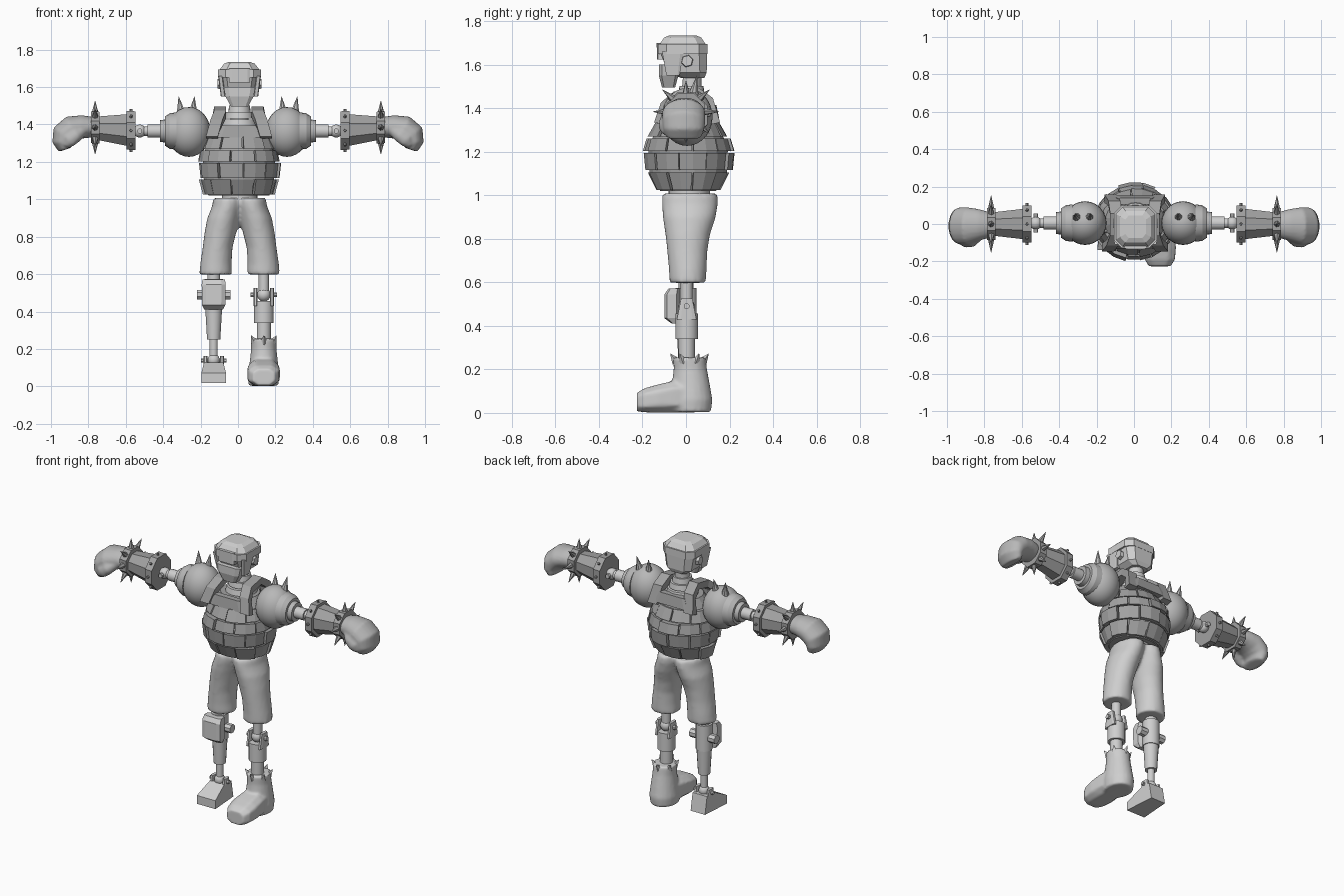
import bpy, bmesh, math
from mathutils import Vector

if "Cube" in bpy.data.objects:
    bpy.data.objects.remove(bpy.data.objects["Cube"])

def material(name, v):
    m = bpy.data.materials.new(name)
    m.diffuse_color = (v, v, v, 1)
    m.use_nodes = True
    m.node_tree.nodes["Principled BSDF"].inputs["Base Color"].default_value = m.diffuse_color
    return m

LIGHT = material("light grey", 0.62)
MID = material("mid grey", 0.48)
DARK = material("dark grey", 0.36)
X, Y, Z = Vector((1, 0, 0)), Vector((0, 1, 0)), Vector((0, 0, 1))

def finish(name, bm, mat, smooth=None):
    bmesh.ops.recalc_face_normals(bm, faces=bm.faces)
    me = bpy.data.meshes.new(name)
    bm.to_mesh(me)
    bm.free()
    ob = bpy.data.objects.new(name, me)
    bpy.context.collection.objects.link(ob)
    me.materials.append(mat)
    if smooth:
        bpy.ops.object.select_all(action='DESELECT')
        ob.select_set(True)
        bpy.context.view_layer.objects.active = ob
        bpy.ops.object.shade_smooth_by_angle(angle=math.radians(smooth))
    return ob

def add_loft(bm, rings, n=16, axes=(X, Y), chamfer=None):
    """Skin rings of (x, y, z, radius_a, radius_b); axes None turns rings along the path."""
    loops, pts = [], [Vector(r[:3]) for r in rings]
    for i, r in enumerate(rings):
        if axes:
            a, b = axes
        else:
            t = (pts[min(i + 1, len(pts) - 1)] - pts[max(i - 1, 0)]).normalized()
            a, b = Y.cross(t), Y
        if chamfer:
            k = 1 - chamfer
            sec = [(1, -k), (1, k), (k, 1), (-k, 1), (-1, k), (-1, -k), (-k, -1), (k, -1)]
        else:
            sec = [(math.cos(2 * math.pi * (j + .5) / n), math.sin(2 * math.pi * (j + .5) / n)) for j in range(n)]
        loops.append([bm.verts.new(pts[i] + a * r[3] * u + b * r[4] * v) for u, v in sec])
    m = len(loops[0])
    for p, q in zip(loops, loops[1:]):
        for j in range(m):
            bm.faces.new((p[j], p[(j + 1) % m], q[(j + 1) % m], q[j]))
    bm.faces.new(loops[0][::-1])
    bm.faces.new(loops[-1])

def loft(name, rings, mat, n=16, axes=(X, Y), chamfer=None, smooth=None):
    bm = bmesh.new()
    add_loft(bm, rings, n, axes, chamfer)
    return finish(name, bm, mat, smooth)

def rod(name, p, q, r0, r1, mat, n=16, smooth=40):
    d = (Vector(q) - Vector(p)).normalized()
    a = d.orthogonal().normalized()
    return loft(name, [(*p, r0, r0), (*q, r1, r1)], mat, n, (a, d.cross(a)), smooth=smooth)

def ball(name, c, r, mat, seg=20):
    bm = bmesh.new()
    bmesh.ops.create_uvsphere(bm, u_segments=seg, v_segments=seg // 2 + 2, radius=1)
    bmesh.ops.scale(bm, vec=Vector(r), verts=bm.verts)
    bmesh.ops.translate(bm, vec=Vector(c), verts=bm.verts)
    return finish(name, bm, mat, 60)

def fuse(ob, voxel, rounds):
    """Blend overlapping lofts into one soft skin."""
    m = ob.modifiers.new("blend", 'REMESH')
    m.mode, m.voxel_size, m.use_smooth_shade = 'VOXEL', voxel, True
    s = ob.modifiers.new("soften", 'SMOOTH')
    s.factor, s.iterations = 0.5, rounds

# Head: skull, brow band, crown, face and jaw
hx = 0.008
loft("skull", [(hx, .03, 1.54, .055, .055), (hx, .005, 1.565, .09, .09),
               (hx, -.01, 1.66, .105, .108)], LIGHT, chamfer=.35)
loft("brow_band", [(hx, -.015, 1.65, .114, .114), (hx, -.015, 1.695, .114, .114)], LIGHT, chamfer=.35)
loft("crown", [(hx, -.015, 1.695, .105, .105), (hx, -.015, 1.725, .082, .085),
               (hx, -.015, 1.735, .055, .06)], LIGHT, chamfer=.35)
loft("jaw", [(hx, -.08, 1.495, .045, .03), (hx, -.08, 1.55, .075, .045),
             (hx, -.075, 1.60, .085, .05)], LIGHT, chamfer=.3)
loft("brow_plate", [(hx, -.115, 1.625, .055, .018), (hx, -.115, 1.70, .055, .02)], LIGHT, chamfer=.2)
for s in (-1, 1):
    loft("cheek_guard", [(hx + s * .088, -.06, 1.55, .012, .03), (hx + s * .102, -.06, 1.66, .012, .05)],
         LIGHT, chamfer=.3)
    rod("ear_bolt", (hx + s * .09, .005, 1.617), (hx + s * .117, .005, 1.617), .03, .026, LIGHT, 6, None)

# Neck and stacked neck rings
rod("neck", (hx, .02, 1.38), (hx, .03, 1.57), .05, .042, LIGHT)
for z, r in ((1.37, .11), (1.41, .095), (1.45, .078), (1.485, .06)):
    rod("neck_ring", (hx, .025, z - .017), (hx, .025, z + .017), r, r * .92, LIGHT, 20)

# Inner torso beneath the plates
loft("torso_core", [(.005, .01, 1.02, .165, .13), (.005, .01, 1.10, .19, .18), (.005, .01, 1.22, .195, .185),
                    (.005, .01, 1.33, .165, .135), (.005, .015, 1.39, .12, .11)], DARK, 20)
rod("waist", (.01, .015, .98), (.01, .015, 1.04), .095, .095, LIGHT, 20)

# Armour vest: staggered rows of curved plates
rows = [(1.025, 1.105, .185, .15, .207, .19), (1.115, 1.195, .21, .198, .219, .206),
        (1.203, 1.262, .219, .206, .208, .188), (1.27, 1.335, .204, .18, .178, .143)]
bm = bmesh.new()
COUNT = 10
for k, (z0, z1, a0, b0, a1, b1) in enumerate(rows):
    for i in range(COUNT):
        off = .008 if (i * 3 + k) % 4 == 0 else (-.004 if (i + k) % 2 else 0)
        start = 2 * math.pi * (i + .5 * (k % 2) + .2) / COUNT
        loops = []
        for j in range(3):
            t = start + (2 * math.pi / COUNT - .035) * j / 2
            c, s = math.cos(t), math.sin(t)
            loops.append([bm.verts.new((.005 + (a + d) * c, .01 + (b + d) * s, z)) for a, b, z, d in
                          ((a0, b0, z0, off), (a1, b1, z1, off), (a1, b1, z1, -.04), (a0, b0, z0, -.04))])
        for p, q in zip(loops, loops[1:]):
            for m in range(4):
                bm.faces.new((p[m], q[m], q[(m + 1) % 4], p[(m + 1) % 4]))
        bm.faces.new(loops[0])
        bm.faces.new(loops[-1][::-1])
finish("vest_plates", bm, DARK)

# Vest straps arching over the shoulders
for s in (-1, 1):
    path = [(.145, -.125, 1.33), (.12, -.10, 1.41), (.10, -.05, 1.455), (.10, .05, 1.475),
            (.11, .11, 1.43), (.13, .135, 1.33)]
    bm = bmesh.new()
    loops = []
    for x, y, z in path:
        k = Vector((0, y - .01, z - 1.30)).normalized() * .022
        c = Vector((.005 + s * x, y, z))
        loops.append([bm.verts.new(c + d) for d in (X * .032 + k, X * -.032 + k, X * -.032 - k, X * .032 - k)])
    for p, q in zip(loops, loops[1:]):
        for m in range(4):
            bm.faces.new((p[m], q[m], q[(m + 1) % 4], p[(m + 1) % 4]))
    bm.faces.new(loops[0])
    bm.faces.new(loops[-1][::-1])
    finish("vest_strap", bm, DARK)
for y, z in ((-.115, 1.365), (.135, 1.385)):
    loft("vest_cross_plate", [(.005, y, z - .035, .12, .018), (.005, y * .9, z + .03, .09, .018)], DARK, chamfer=.2)

# Arms
for s in (-1, 1):
    def P(x, y, z):
        return (s * x, y, z)
    ball("shoulder", P(.262, .005, 1.36), (.115, .117, .133), MID, 24)
    for x0, x1, r0, r1 in ((.33, .365, .1, .095), (.365, .39, .095, .078), (.385, .418, .062, .058)):
        rod("shoulder_ring", P(x0, .005, 1.365), P(x1, .005, 1.365), r0, r1, MID, 20)
    rod("upper_arm", P(.40, .005, 1.365), P(.485, .005, 1.365), .036, .036, LIGHT)
    rod("arm_core", P(.48, .005, 1.365), P(.60, .005, 1.365), .026, .026, LIGHT)
    ball("elbow", P(.525, .005, 1.365), (.035, .035, .035), LIGHT, 14)
    rod("elbow_pin", P(.525, -.045, 1.365), P(.525, .055, 1.365), .014, .014, LIGHT, 8)
    for x, y in ((.235, .035), (.315, .035)):
        d = Vector((x - .275, y - .01, .12))
        rod("shoulder_spike", P(x + .005 if x < .27 else x - .01, y, 1.465),
            P(.275 + d.x * 1.05, .01 + d.y * 1.6, 1.55), .024, .001, MID, 8)
    # Bracer: octagonal cuff, tapered sleeve and spiked wristband
    ax = (Y, Z)
    loft("bracer_cuff", [(s * .548, 0, 1.367, .107, .112), (s * .595, 0, 1.369, .107, .112)], DARK, 8, ax)
    loft("bracer_sleeve", [(s * .59, 0, 1.37, .088, .092), (s * .75, 0, 1.38, .068, .068)], DARK, 8, ax)
    loft("wristband", [(s * .74, 0, 1.383, .092, .092), (s * .787, 0, 1.385, .092, .092)], DARK, 8, ax)
    for i in range(8):
        t = math.pi * i / 4
        c, n = math.cos(t), math.sin(t)
        rod("wrist_spike", P(.764, .08 * c, 1.384 + .08 * n), P(.764, .152 * c, 1.384 + .142 * n),
            .018, .001, DARK, 6, None)
        rod("cuff_stud", P(.572, .09 * c, 1.368 + .09 * n), P(.572, .113 * c, 1.368 + .116 * n),
            .009, .007, DARK, 6, None)
    # Gloved fist curling downward, with a thumb in front
    bm = bmesh.new()
    add_loft(bm, [P(.775, -.005, 1.385) + (.055, .07), P(.83, -.005, 1.388) + (.062, .085),
                  P(.89, -.01, 1.378) + (.07, .1), P(.928, -.01, 1.345) + (.07, .1),
                  P(.938, -.01, 1.305) + (.055, .095), P(.925, -.01, 1.265) + (.035, .08)], 20, None)
    add_loft(bm, [P(.82, -.05, 1.37) + (.03, .04), P(.86, -.085, 1.345) + (.04, .038),
                  P(.90, -.095, 1.315) + (.038, .032), P(.92, -.09, 1.285) + (.02, .02)], 12, None)
    fuse(finish("glove", bm, MID), .009, 4)

# Trousers: two legs blended at the hips
bm = bmesh.new()
for s in (-1, 1):
    add_loft(bm, [(.0085 + s * x, y, z, rx, ry) for x, y, z, rx, ry in (
        (.128, .008, .598, .088, .084), (.126, .008, .66, .084, .087), (.118, .006, .74, .08, .092),
        (.103, .008, .82, .085, .103), (.085, .015, .90, .088, .122), (.066, .018, .96, .082, .129),
        (.058, .018, 1.008, .082, .127))], 24)
fuse(finish("trousers", bm, LIGHT), .012, 5)

# Left-hand mechanical leg with knee guard and wedge foot
lx = -.13
rod("peg_thigh", (lx, 0, .48), (lx, 0, .65), .035, .035, LIGHT)
rod("peg_knee_shell", (lx, 0, .41), (lx, 0, .575), .05, .05, LIGHT)
loft("knee_guard", [(lx, -.05, .41, .05, .015), (lx, -.065, .435, .062, .034),
                    (lx, -.065, .545, .064, .034), (lx, -.055, .572, .06, .025)], LIGHT, chamfer=.35)
rod("peg_knee_pin", (lx - .09, 0, .49), (lx + .09, 0, .49), .028, .028, LIGHT, 8)
rod("peg_shin", (lx, 0, .25), (lx, 0, .42), .036, .046, LIGHT)
rod("peg_rod", (lx, 0, .13), (lx, 0, .26), .022, .022, LIGHT)
ball("peg_ankle", (lx, 0, .14), (.033, .033, .035), LIGHT, 14)
rod("peg_ankle_pin", (lx - .068, 0, .138), (lx + .068, 0, .138), .011, .011, LIGHT, 8)
for s in (-1, 1):
    loft("ankle_bracket", [(lx + s * .044, 0, .07, .01, .035), (lx + s * .044, 0, .162, .01, .022)], LIGHT, chamfer=.4)
bm = bmesh.new()
ends = []
for x in (-.066, .066):
    k = .78
    ends.append([bm.verts.new((lx + x * w, y, z)) for w, y, z in
                 ((1, -.14, .018), (1, -.14, .072), (k, -.03, .128), (k, .045, .128), (k, .065, .018))])
for m in range(5):
    bm.faces.new((ends[0][m], ends[1][m], ends[1][(m + 1) % 5], ends[0][(m + 1) % 5]))
bm.faces.new(ends[0])
bm.faces.new(ends[1][::-1])
finish("wedge_foot", bm, LIGHT)

# Right-hand leg with boot
rx = .138
rod("thigh_rod", (rx, .003, .48), (rx, .003, .65), .028, .028, LIGHT)
ball("knee_ball", (rx, .003, .49), (.037, .037, .037), LIGHT, 14)
rod("knee_pin", (rx - .07, .003, .49), (rx + .07, .003, .49), .014, .014, LIGHT, 8)
for s in (-1, 1):
    loft("knee_bracket", [(rx + s * .044, .003, .43, .01, .045), (rx + s * .044, .003, .525, .01, .026)],
         LIGHT, chamfer=.4)
rod("shin_shell", (rx, .003, .34), (rx, .003, .457), .053, .053, LIGHT)
rod("shin", (rx, .003, .2), (rx, .003, .345), .038, .038, LIGHT)
bm = bmesh.new()
add_loft(bm, [(.138, .016, .255, .07, .075), (.138, .02, .2, .068, .077), (.138, .022, .13, .076, .088),
              (.137, .022, .06, .085, .1), (.136, .02, .003, .08, .095)], 20)
add_loft(bm, [(.136, .05, .075, .07, .072), (.137, -.06, .074, .082, .072), (.137, -.13, .066, .087, .064),
              (.138, -.19, .058, .08, .055), (.138, -.226, .05, .058, .042)], 20, (X, Z), chamfer=.45)
fuse(finish("boot", bm, LIGHT), .009, 4)
# Torn points on the boot rim
for i in range(6):
    t = math.pi * (i / 3 + 1 / 6)
    c, n = math.cos(t), math.sin(t)
    rod("boot_rim_point", (.138 + .056 * c, .016 + .06 * n, .235), (.138 + .078 * c, .016 + .088 * n, .272),
        .022, .001, LIGHT, 4, None)
